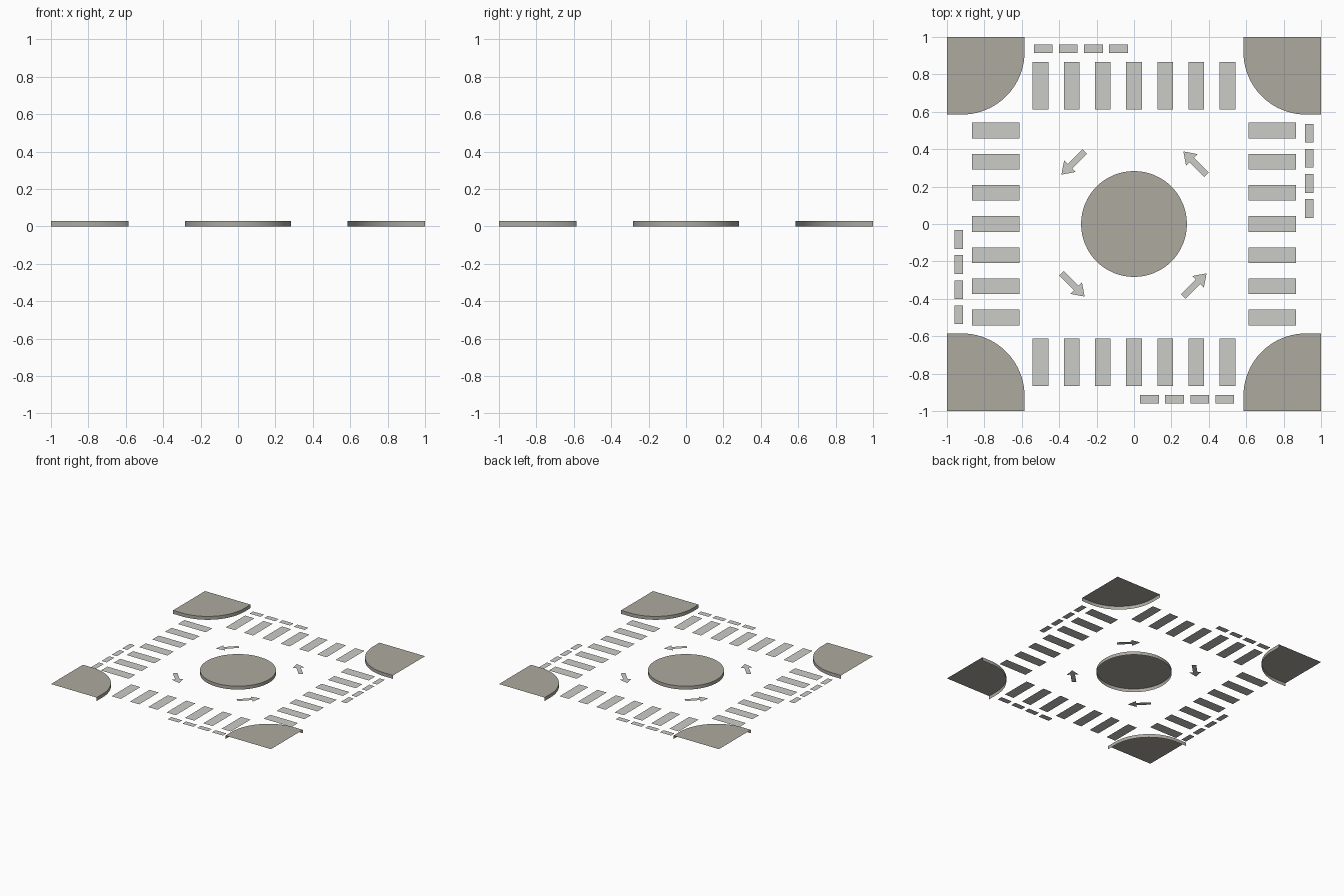
import bpy, bmesh, math
from mathutils import Matrix

cube = bpy.data.objects.get("Cube")
if cube:
    bpy.data.objects.remove(cube)

HEIGHT = 0.028


def material(name, colour):
    mat = bpy.data.materials.new(name)
    mat.use_nodes = True
    mat.diffuse_color = (*colour, 1)
    bsdf = next(n for n in mat.node_tree.nodes if n.type == 'BSDF_PRINCIPLED')
    bsdf.inputs["Base Color"].default_value = (*colour, 1)
    return mat


STONE = material("warm grey paving", (0.42, 0.40, 0.35))
PAINT = material("pale road paint", (0.60, 0.60, 0.575))


def make_object(name, bm, mat, angle=0.0):
    bmesh.ops.rotate(bm, verts=bm.verts, matrix=Matrix.Rotation(angle, 3, 'Z'))
    mesh = bpy.data.meshes.new(name)
    bm.to_mesh(mesh)
    bm.free()
    mesh.materials.append(mat)
    obj = bpy.data.objects.new(name, mesh)
    bpy.context.collection.objects.link(obj)
    return obj


def flat_shape(bm, points, z=0.0):
    return bm.faces.new([bm.verts.new((x, y, z)) for x, y in points])


def rectangle(bm, x, y, half_x, half_y):
    flat_shape(bm, [(x - half_x, y - half_y), (x + half_x, y - half_y),
                    (x + half_x, y + half_y), (x - half_x, y + half_y)])


def kerb(bm, edge_verts, closed=False):
    """Drop a wall to the ground along a run of top vertices (counterclockwise)."""
    low = [bm.verts.new((v.co.x, v.co.y, 0)) for v in edge_verts]
    count = len(low)
    for i in range(count if closed else count - 1):
        j = (i + 1) % count
        bm.faces.new((edge_verts[i], low[i], low[j], edge_verts[j]))


def smooth(obj):
    bpy.ops.object.select_all(action='DESELECT')
    obj.select_set(True)
    bpy.context.view_layer.objects.active = obj
    bpy.ops.object.shade_smooth_by_angle(angle=math.radians(30))


def arc(cx, cy, radius, start, end, steps):
    return [(cx + radius * math.cos(start + (end - start) * i / steps),
             cy + radius * math.sin(start + (end - start) * i / steps))
            for i in range(steps + 1)]


# Central island: top and round kerb, open underneath
bm = bmesh.new()
top = flat_shape(bm, arc(0, 0, 0.283, 0, math.tau, 64)[:-1], HEIGHT)
kerb(bm, list(top.verts), closed=True)
smooth(make_object("central_island", bm, STONE))

# Each quarter of the junction repeats by a quarter turn
corners = ["back_left", "back_right", "front_right", "front_left"]
sides = ["back", "right", "front", "left"]
for k in range(4):
    turn = k * math.pi / 2

    # Pavement corner with a rounded inner kerb
    bm = bmesh.new()
    curve = [(0.585, 1)] + arc(0.92, 0.92, 0.335, math.pi, 1.5 * math.pi, 20) + [(1, 0.585)]
    top = flat_shape(bm, curve + [(1, 1)], HEIGHT)
    kerb(bm, list(top.verts)[:-1])
    smooth(make_object("pavement_corner_" + corners[k], bm, STONE, turn))

    # Zebra crossing bars
    bm = bmesh.new()
    for i in range(-3, 4):
        rectangle(bm, i / 6, 0.74, 0.042, 0.127)
    make_object("crossing_" + sides[k], bm, PAINT, turn)

    # Dashed give-way line on the entry lane
    bm = bmesh.new()
    for i in range(4):
        rectangle(bm, -0.485 + i * 0.134, 0.937, 0.05, 0.023)
    make_object("give_way_line_" + sides[k], bm, PAINT, turn)

    # Direction arrow, circulating counterclockwise
    bm = bmesh.new()
    half = [(0.088, 0), (0.023, 0.044), (0.023, 0.017), (-0.088, 0.017)]
    outline = half + [(x, -y) for x, y in reversed(half[1:])]
    flat_shape(bm, [(0.461 - y, x) for x, y in outline])
    make_object("direction_arrow_" + corners[k], bm, PAINT, turn + math.pi / 4)
